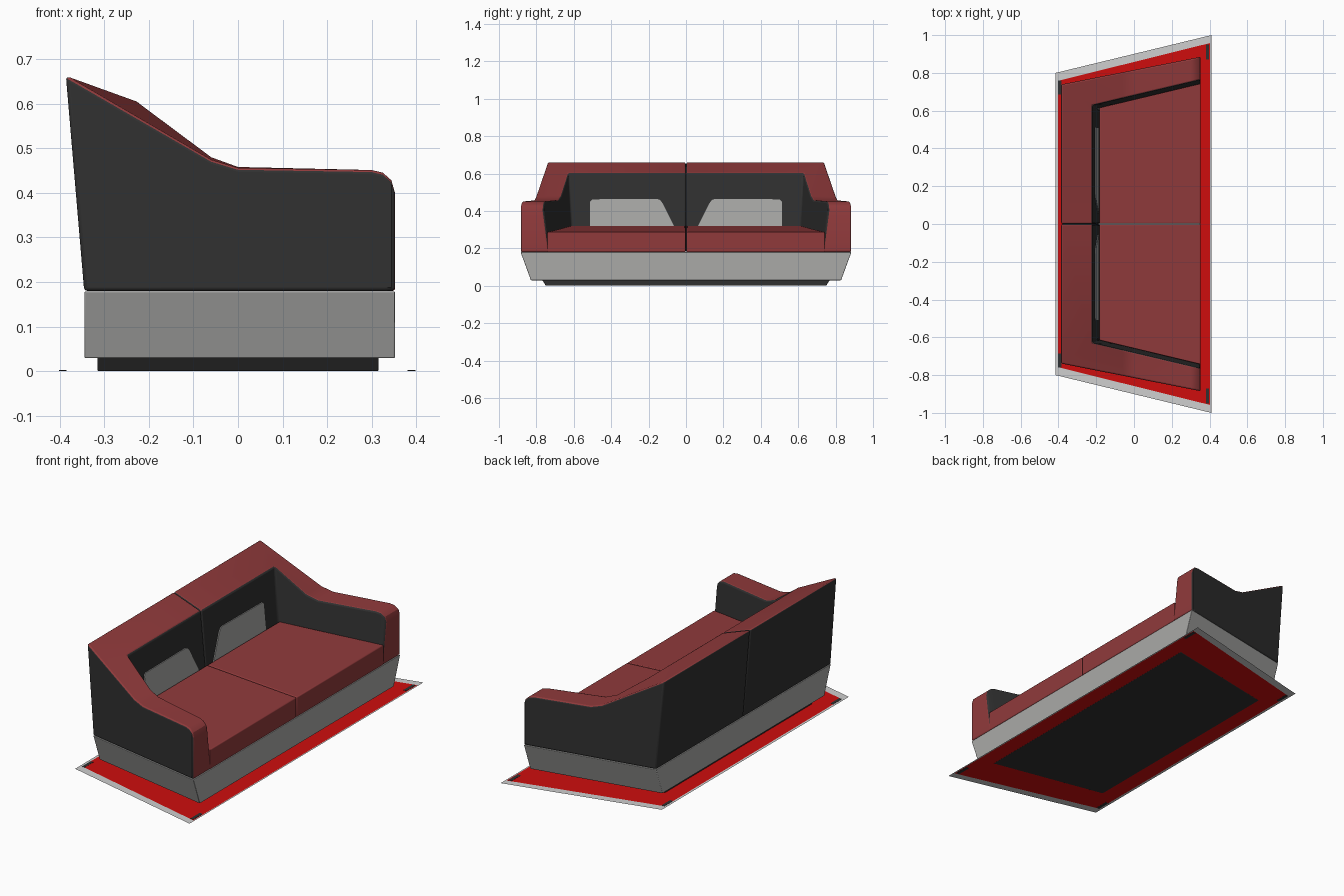
import bpy, bmesh, math

if "Cube" in bpy.data.objects:
    bpy.data.objects.remove(bpy.data.objects["Cube"])


def material(name, rgb):
    m = bpy.data.materials.new(name)
    m.diffuse_color = (*rgb, 1)
    m.use_nodes = True
    m.node_tree.nodes["Principled BSDF"].inputs["Base Color"].default_value = m.diffuse_color
    return m


RED = material("soft red fabric", (0.28, 0.042, 0.044))
DARK = material("charcoal fabric", (0.03, 0.03, 0.03))
GREY = material("grey base", (0.40, 0.40, 0.39))
MAT_RED = material("bright red mat", (0.62, 0.004, 0.004))
MAT_GREY = material("light grey border", (0.62, 0.62, 0.62))


def build(name, verts, faces, mats, slots=None, bevel=0, mirror=False, recalc=True):
    """Mesh object with optional per-face slots, rounded edges and y mirror."""
    me = bpy.data.meshes.new(name)
    me.from_pydata(verts, [], faces)
    for m in mats:
        me.materials.append(m)
    if slots:
        for p, s in zip(me.polygons, slots):
            p.material_index = s
    if recalc:
        bm = bmesh.new()
        bm.from_mesh(me)
        bmesh.ops.recalc_face_normals(bm, faces=bm.faces)
        bm.to_mesh(me)
        bm.free()
    ob = bpy.data.objects.new(name, me)
    bpy.context.collection.objects.link(ob)
    bpy.ops.object.select_all(action='DESELECT')
    ob.select_set(True)
    bpy.context.view_layer.objects.active = ob
    if bevel:
        bpy.ops.object.shade_smooth_by_angle(angle=math.radians(30))
        b = ob.modifiers.new("rounded edges", 'BEVEL')
        b.width, b.segments, b.limit_method = bevel, 3, 'ANGLE'
        b.angle_limit = math.radians(35)
    if mirror:
        m = ob.modifiers.new("mirror", 'MIRROR')
        m.use_axis = (False, True, False)
        m.use_mirror_merge = False
    return ob


def prism(lower, upper):
    """Verts and faces joining two matching outlines."""
    n = len(lower)
    faces = [tuple(range(n))[::-1], tuple(range(n, 2 * n))]
    faces += [(i, (i + 1) % n, (i + 1) % n + n, i + n) for i in range(n)]
    return list(lower) + list(upper), faces


def trapezoid(x0, x1, y0, y1, z):
    return [(x0, -y0, z), (x1, -y1, z), (x1, y1, z), (x0, y0, z)]


def outer(x):
    return 0.815 + 0.198 * x


def inner(x):
    return 0.680 + 0.236 * x


# floor mat: thin sheet with light border and red middle
sheet = trapezoid(-0.415, 0.41, 0.80, 1.0, 0.001) + trapezoid(-0.402, 0.403, 0.758, 0.958, 0.001)
build("floor_mat", sheet,
      [(4, 5, 6, 7)] + [(i, (i + 1) % 4, (i + 1) % 4 + 4, i + 4) for i in range(4)],
      [MAT_RED, MAT_GREY], [0, 1, 1, 1, 1])

# small dark corner tabs on the mat
for name, x0, x1, y0, y1 in (("front_mat_corner", 0.38, 0.398, 0.87, 0.95),
                             ("back_mat_corner", -0.402, -0.385, 0.685, 0.76)):
    def corner(z):
        return [(x0, y0, z), (x1, y0, z), (x1, y1, z), (x0, y1, z)]
    v, f = prism(corner(0.0003), corner(0.002))
    build(name, v, f, [DARK], mirror=True)

# recessed plinth
v, f = prism(trapezoid(-0.315, 0.315, 0.625, 0.75, 0.0), trapezoid(-0.315, 0.315, 0.645, 0.77, 0.032))
build("plinth", v, f, [DARK], bevel=0.003)

# grey base with sides leaning outward
v, f = prism(trapezoid(-0.344, 0.352, outer(-0.344) - 0.055, outer(0.352) - 0.055, 0.029),
             trapezoid(-0.344, 0.352, outer(-0.344), outer(0.352), 0.179))
build("base", v, f, [GREY], bevel=0.003)

# back and arm: four-point sections lofted from the middle round to the arm front
Z = 0.18
sections = [
    [(-0.345, 0.001, Z), (-0.386, 0.001, 0.662), (-0.22, 0.001, 0.602), (-0.18, 0.001, Z)],
    [(-0.345, outer(-0.345), Z), (-0.386, outer(-0.386), 0.662),
     (-0.22, inner(-0.22), 0.602), (-0.18, inner(-0.18) - 0.03, Z)],
]
for x, zo, zi in ((-0.06, 0.474, 0.480), (0.0, 0.456, 0.458), (0.30, 0.451, 0.451),
                  (0.325, 0.445, 0.445), (0.344, 0.428, 0.428), (0.352, 0.40, 0.40)):
    sections.append([(x, outer(x), Z), (x, outer(x), zo),
                     (x, inner(x), zi), (x, inner(x) - 0.03, Z)])
verts = [p for s in sections for p in s]
faces, slots = [(0, 1, 2, 3)], [1]
for i in range(len(sections) - 1):
    a, b = 4 * i, 4 * i + 4
    for k in range(4):
        j = (k + 1) % 4
        faces.append((a + k, a + j, b + j, b + k))
        slots.append(0 if k == 1 else 1)  # only the top strip is red
last = 4 * (len(sections) - 1)
faces.append((last + 3, last + 2, last + 1, last))
slots.append(0)
build("back_and_arm", verts, faces, [RED, DARK], slots, bevel=0.009, mirror=True)


# seat cushions, rising slightly toward the back
def seat_outline(zb, zf):
    return [(-0.183, 0.002, zb), (0.352, 0.002, zf), (0.352, 0.743, zf), (-0.183, 0.615, zb)]


v, f = prism(seat_outline(Z, Z), seat_outline(0.32, 0.287))
build("seat_cushion", v, f, [RED], bevel=0.005, mirror=True)


# grey panels lying on the inside of the back
def panel(offset):
    pts = [(0.055, 0.30), (0.085, 0.36), (0.125, 0.44), (0.138, 0.458), (0.155, 0.465),
           (0.50, 0.462), (0.512, 0.45), (0.512, 0.30)]
    return [(-0.18 - 0.095 * (z - Z) + offset, y, z) for y, z in pts]


v, f = prism(panel(-0.002), panel(0.005))
build("back_panel", v, f, [GREY], mirror=True)
